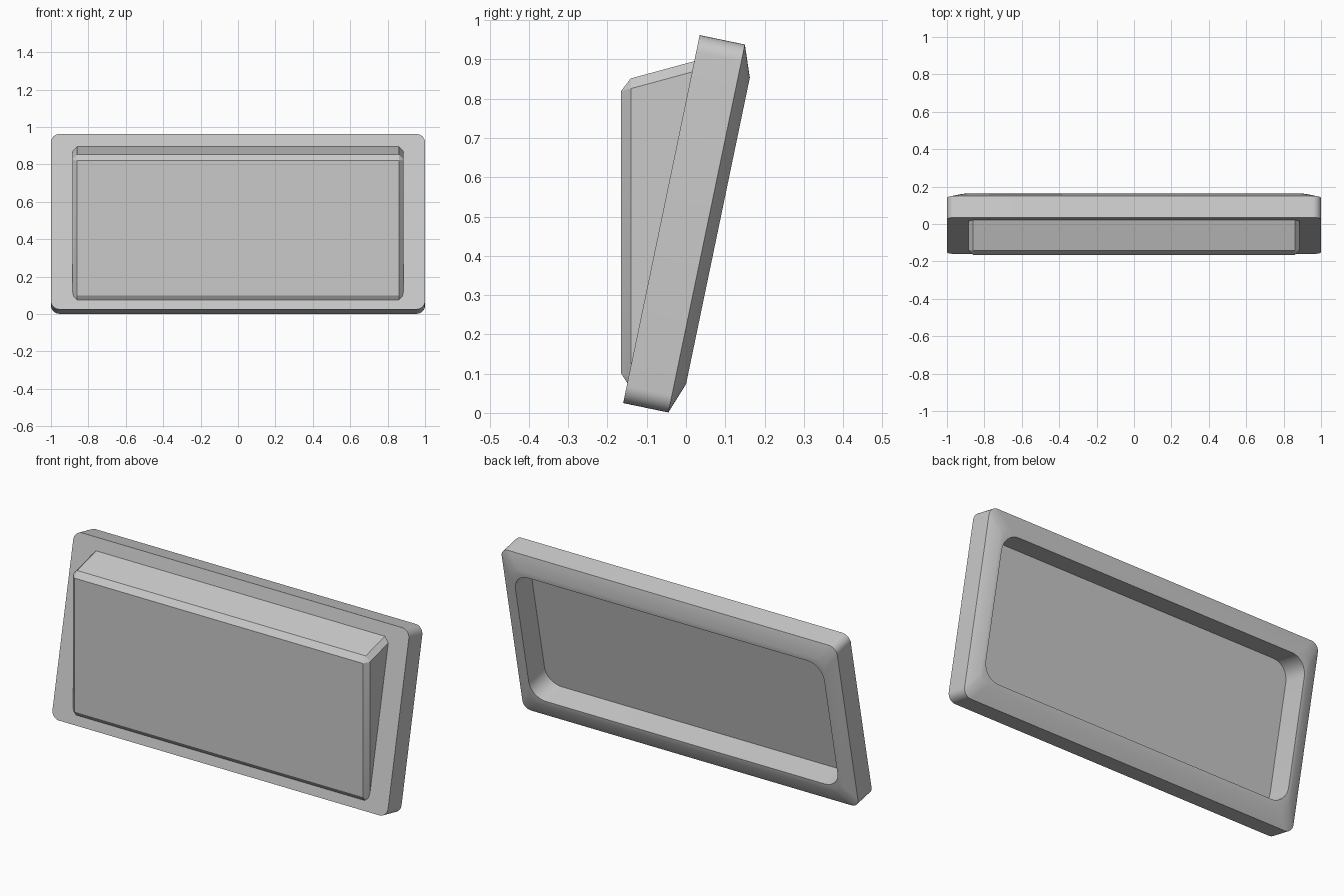
import bpy, bmesh, math
from mathutils import Vector

if "Cube" in bpy.data.objects:
    bpy.data.objects.remove(bpy.data.objects["Cube"], do_unlink=True)

# One plain material for the whole model
grey = bpy.data.materials.new("light_grey")
grey.use_nodes = True
colour = (0.59, 0.59, 0.59, 1)
grey.diffuse_color = colour
grey.node_tree.nodes["Principled BSDF"].inputs["Base Color"].default_value = colour

# Tilted frame axes: up the face, and straight back through it
TILT = math.radians(11.75)
ORIGIN = Vector((0, -0.16, 0.025))
UP = Vector((0, math.sin(TILT), math.cos(TILT)))
BACK = Vector((0, math.cos(TILT), -math.sin(TILT)))
HEIGHT = 0.957


def finish(name, bm):
    bmesh.ops.recalc_face_normals(bm, faces=bm.faces)
    mesh = bpy.data.meshes.new(name)
    bm.to_mesh(mesh)
    bm.free()
    mesh.materials.append(grey)
    obj = bpy.data.objects.new(name, mesh)
    bpy.context.collection.objects.link(obj)
    bpy.ops.object.select_all(action='DESELECT')
    obj.select_set(True)
    bpy.context.view_layer.objects.active = obj
    bpy.ops.object.shade_smooth_by_angle(angle=math.radians(30))
    return obj


def rounded_ring(bm, inset_x, inset_u, radius, depth, steps=8):
    """Rounded rectangle loop lying in the tilted plane at a given depth."""
    verts = []
    half_w, half_h = 1 - inset_x, HEIGHT / 2 - inset_u
    for corner, (sx, sy) in enumerate([(1, 1), (-1, 1), (-1, -1), (1, -1)]):
        for i in range(steps + 1):
            a = (corner + i / steps) * math.pi / 2
            x = sx * (half_w - radius) + radius * math.cos(a)
            u = HEIGHT / 2 + sy * (half_h - radius) + radius * math.sin(a)
            verts.append(bm.verts.new(ORIGIN + Vector((x, 0, 0)) + UP * u + BACK * depth))
    return verts


# Frame: front sheet, outer wall, back chamfer, flat rim and deep recess
bm = bmesh.new()
rings = [rounded_ring(bm, *r) for r in (
    (0, 0, 0.045, 0), (0, 0, 0.045, 0.1175), (0.06, 0.08, 0.05, 0.147),
    (0.08, 0.11, 0.09, 0.147), (0.08, 0.11, 0.09, 0.01))]
for a, b in zip(rings, rings[1:]):
    for i in range(len(a)):
        j = (i + 1) % len(a)
        bm.faces.new((a[i], a[j], b[j], b[i]))
bm.faces.new(rings[0])
bm.faces.new(rings[-1])
finish("frame", bm)

# Front box: upright bevelled block with sloping top and bottom, trimmed at the frame
bm = bmesh.new()
profile = [(-0.165, 0.075), (-0.165, 0.845), (0.1, 0.917), (0.1, -0.045)]
side = bm.faces.new([bm.verts.new((-0.885, y, z)) for y, z in profile])
extruded = bmesh.ops.extrude_face_region(bm, geom=[side], use_keep_orig=True)
moved = [v for v in extruded["geom"] if isinstance(v, bmesh.types.BMVert)]
bmesh.ops.translate(bm, verts=moved, vec=(1.77, 0, 0))
bmesh.ops.recalc_face_normals(bm, faces=bm.faces)
bmesh.ops.bevel(bm, geom=bm.edges[:], offset=0.025, segments=1,
                affect='EDGES', profile=0.5)
bmesh.ops.bisect_plane(bm, geom=bm.verts[:] + bm.edges[:] + bm.faces[:],
                       plane_co=ORIGIN + BACK * 0.004, plane_no=BACK,
                       clear_outer=True)
finish("front_box", bm)
